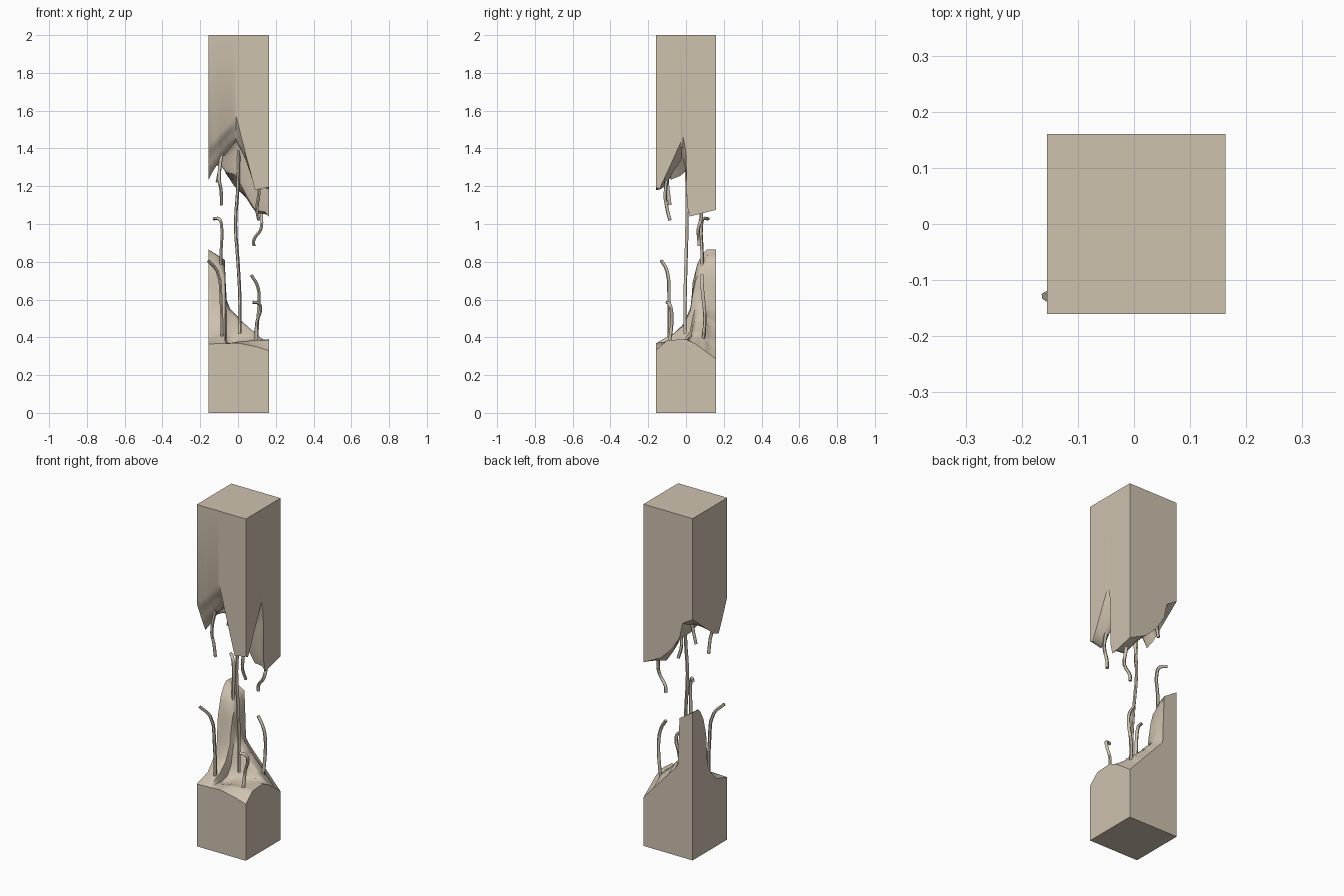
import bpy
import bmesh
import math

if "Cube" in bpy.data.objects:
    bpy.data.objects.remove(bpy.data.objects["Cube"])

X0, X1, Y0, Y1 = -0.155, 0.163, -0.16, 0.16

concrete = bpy.data.materials.new("beige_concrete")
concrete.use_nodes = True
COLOR = (0.62, 0.54, 0.43, 1)
concrete.diffuse_color = COLOR
concrete.node_tree.nodes["Principled BSDF"].inputs["Base Color"].default_value = COLOR


def sample(profile, t):
    """Height on a broken edge profile at position t."""
    for (a, za), (b, zb) in zip(profile, profile[1:]):
        if t <= b:
            return za + (zb - za) * max(0, t - a) / (b - a)
    return profile[-1][1]


def grid_lines(p, q, lo, hi):
    """Grid positions through every corner of two edge profiles."""
    lines = [t for t, _ in p + q] + [lo + (hi - lo) * i / 14 for i in range(15)]
    result = []
    for t in sorted(lines):
        if not result or t - result[-1] > 0.003:
            result.append(t)
    result[-1] = hi
    return result


def finish(obj, angle):
    obj.data.materials.append(concrete)
    bpy.ops.object.select_all(action="DESELECT")
    obj.select_set(True)
    bpy.context.view_layer.objects.active = obj
    bpy.ops.object.shade_smooth_by_angle(angle=math.radians(angle))


def broken_block(name, flat_z, front, back, left, right):
    """Square block with a ragged surface blended from its four broken edges."""
    xs, ys = grid_lines(front, back, X0, X1), grid_lines(left, right, Y0, Y1)
    c00, c10 = front[0][1], front[-1][1]
    c01, c11 = back[0][1], back[-1][1]
    bm = bmesh.new()
    rows = []
    for y in ys:
        v = (y - Y0) / (Y1 - Y0)
        row = []
        for x in xs:
            u = (x - X0) / (X1 - X0)
            z = (1 - v) * sample(front, x) + v * sample(back, x)
            z += (1 - u) * sample(left, y) + u * sample(right, y)
            z -= (1 - v) * ((1 - u) * c00 + u * c10) + v * ((1 - u) * c01 + u * c11)
            row.append(bm.verts.new((x, y, z)))
        rows.append(row)
    for r, s in zip(rows, rows[1:]):
        for i in range(len(xs) - 1):
            bm.faces.new((r[i], r[i + 1], s[i + 1], s[i]))
    # soften the inside of the break, leaving its rim alone
    inner = [v for v in bm.verts if not v.is_boundary]
    for _ in range(3):
        bmesh.ops.smooth_vert(bm, verts=inner, factor=0.5, use_axis_z=True)
    # walls and flat end
    rim = [e for e in bm.edges if e.is_boundary]
    out = bmesh.ops.extrude_edge_only(bm, edges=rim)["geom"]
    for v in out:
        if isinstance(v, bmesh.types.BMVert):
            v.co.z = flat_z
    bmesh.ops.contextual_create(bm, geom=[e for e in bm.edges if e.is_boundary])
    bmesh.ops.recalc_face_normals(bm, faces=bm.faces)
    mesh = bpy.data.meshes.new(name)
    bm.to_mesh(mesh)
    bm.free()
    obj = bpy.data.objects.new(name, mesh)
    bpy.context.collection.objects.link(obj)
    finish(obj, 40)


def rod(name, points, radius=0.009):
    """Bent reinforcing rod."""
    curve = bpy.data.curves.new(name, "CURVE")
    curve.dimensions = "3D"
    curve.bevel_depth = radius
    curve.bevel_resolution = 1
    curve.resolution_u = 3
    curve.use_fill_caps = True
    spline = curve.splines.new("BEZIER")
    spline.bezier_points.add(len(points) - 1)
    for p, co in zip(spline.bezier_points, points):
        p.co = co
        p.handle_left_type = p.handle_right_type = "AUTO"
    temp = bpy.data.objects.new(name + "_path", curve)
    bpy.context.collection.objects.link(temp)
    bpy.context.view_layer.update()
    mesh = bpy.data.meshes.new_from_object(temp.evaluated_get(bpy.context.evaluated_depsgraph_get()))
    bpy.data.objects.remove(temp)
    mesh.materials.clear()
    obj = bpy.data.objects.new(name, mesh)
    bpy.context.collection.objects.link(obj)
    finish(obj, 60)


# Standing stump with a tall spike at one back corner
broken_block(
    "lower_block", 0,
    front=[(X0, .365), (0, .37), (.1, .35), (X1, .33)],
    back=[(X0, .865), (-.07, .81), (-.065, .68), (-.075 + .015, .53), (X1, .285)],
    left=[(Y0, .365), (-.06, .395), (-.01, .45), (.025, .51), (.035, .69), (.06, .79), (.09, .845), (.11, .865), (Y1, .865)],
    right=[(Y0, .33), (-.1, .385), (0, .39), (.05, .365), (Y1, .285)])

# Hanging upper half with notches in the front and right faces
broken_block(
    "upper_block", 2,
    front=[(X0, 1.42), (-.01, 1.57), (.09, 1.18), (X1, 1.195)],
    back=[(X0, 1.41), (-.09, 1.37), (-.07, 1.28), (-.02, 1.2), (.05, 1.13), (X1, 1.075)],
    left=[(Y0, 1.42), (-.11, 1.3), (-.08, 1.235), (-.03, 1.255), (Y1, 1.41)],
    right=[(Y0, 1.195), (-.14, 1.185), (-.015, 1.46), (0, 1.38), (.005, 1.1), (.02, 1.04), (Y1, 1.075)])

# Rod joining the two halves
rod("centre_rod", [(.005, 0, 1.5), (0, .005, 1.2), (-.013, .005, 1), (0, 0, .8), (.01, -.005, .6), (.01, -.005, .42)])

# Rods rising from the stump
rod("lower_front_right_rod", [(-.085, -.09, .36), (-.09, -.09, .6), (-.11, -.1, .75), (-.158, -.13, .805)])
rod("lower_back_right_rod", [(-.085, .085, .5), (-.09, .085, .85), (-.088, .082, 1), (-.1, .09, 1.026), (-.128, .118, 1.028)])
rod("lower_front_left_rod", [(.095, -.09, .36), (.1, -.075, .48), (.12, -.08, .555), (.11, -.09, .58), (.08, -.1, .585)])
rod("lower_back_left_rod", [(.095, .085, .33), (.105, .1, .5), (.112, .09, .62), (.1, .085, .68), (.07, .085, .73)])

# Rods hanging from the upper half
rod("upper_front_right_rod", [(-.085, -.085, 1.38), (-.1, -.1, 1.24), (-.09, -.095, 1.18), (-.087, -.085, 1.1)])
rod("upper_back_right_rod", [(-.085, .08, 1.42), (-.095, .07, 1.3), (-.11, .065, 1.22)])
rod("upper_front_left_rod", [(.1, -.085, 1.3), (.11, -.11, 1.16), (.1, -.1, 1.08), (.11, -.085, 1.02)])
rod("upper_back_left_rod", [(.1, .08, 1.2), (.125, .08, 1.03), (.12, .065, .97), (.085, .068, .92), (.083, .07, .885)])
